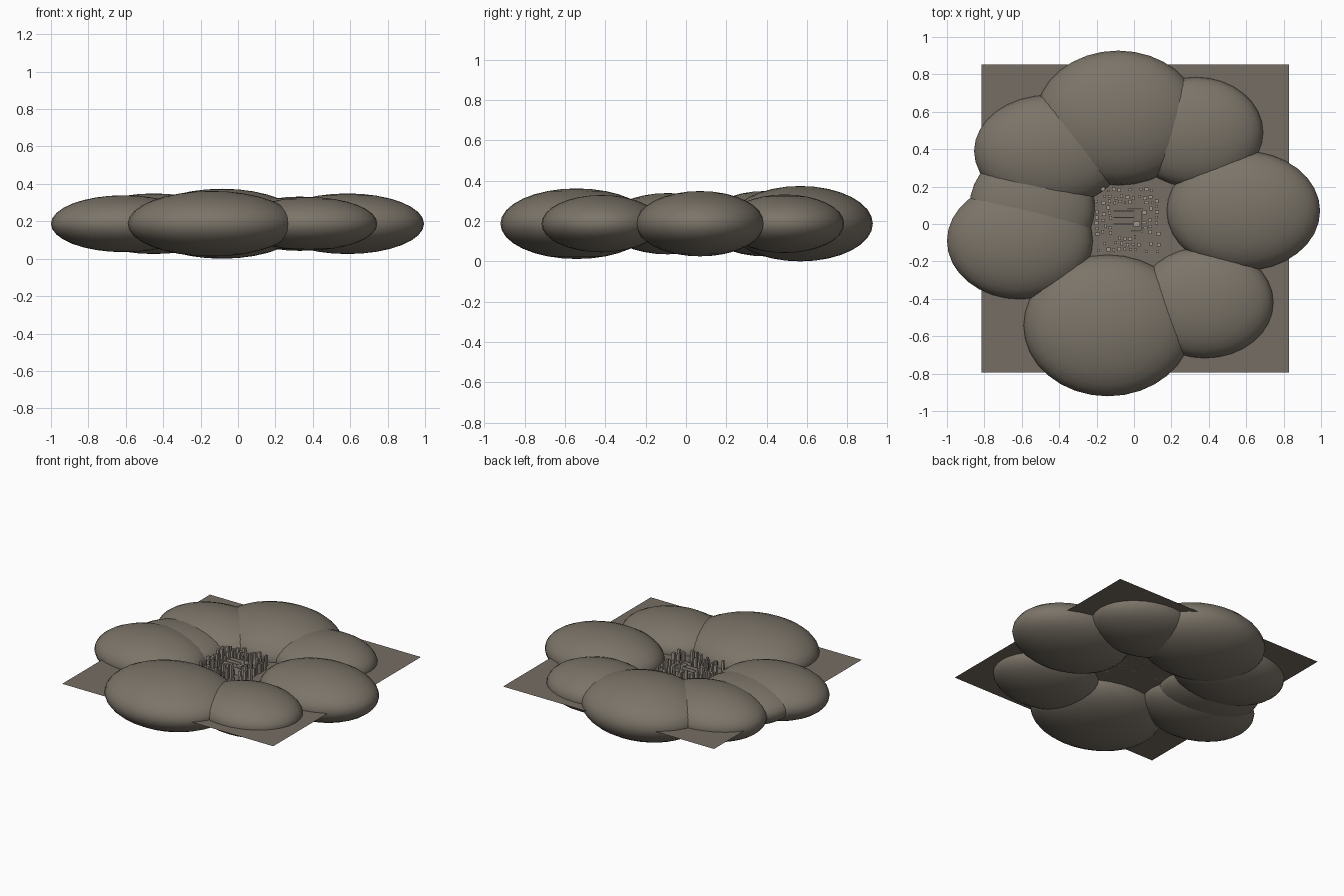
import bpy
import bmesh
import random
from mathutils import Matrix, Vector

random.seed(4)
GROUND = 0.187

cube = bpy.data.objects.get("Cube")
if cube:
    bpy.data.objects.remove(cube, do_unlink=True)


def material(name, rgb):
    mat = bpy.data.materials.new(name)
    mat.use_nodes = True
    mat.diffuse_color = (*rgb, 1)
    mat.node_tree.nodes["Principled BSDF"].inputs["Base Color"].default_value = (*rgb, 1)
    return mat


hill_mat = material("warm grey hill", (0.20, 0.175, 0.14))
ground_mat = material("brown grey ground", (0.18, 0.153, 0.127))
block_mat = material("pale stone", (0.36, 0.315, 0.265))


def add_object(name, bm, mat):
    mesh = bpy.data.meshes.new(name)
    bm.to_mesh(mesh)
    bm.free()
    mesh.materials.append(mat)
    obj = bpy.data.objects.new(name, mesh)
    bpy.context.collection.objects.link(obj)
    return obj


# Ring of flattened hills: centre x, y and the three radii
hills = {
    "back_hill": (-0.085, 0.567, 0.44, 0.36, 0.187),
    "back_left_hill": (0.33, 0.49, 0.36, 0.295, 0.145),
    "left_hill": (0.585, 0.07, 0.41, 0.32, 0.162),
    "front_left_hill": (0.38, -0.42, 0.365, 0.297, 0.142),
    "front_hill": (-0.14, -0.543, 0.45, 0.378, 0.175),
    "right_hill": (-0.61, -0.09, 0.39, 0.312, 0.152),
    "low_right_hill": (-0.545, 0.09, 0.335, 0.32, 0.13),
    "back_right_hill": (-0.45, 0.39, 0.405, 0.30, 0.162),
}
for name, (x, y, rx, ry, rz) in hills.items():
    bm = bmesh.new()
    bmesh.ops.create_uvsphere(bm, u_segments=32, v_segments=16, radius=1)
    bmesh.ops.transform(bm, verts=bm.verts, matrix=Matrix.LocRotScale(
        Vector((x, y, GROUND)), None, Vector((rx, ry, rz))))
    for face in bm.faces:
        face.smooth = True
    add_object(name, bm, hill_mat)

# Flat square ground
bm = bmesh.new()
bmesh.ops.create_grid(bm, x_segments=1, y_segments=1, size=0.823)
bmesh.ops.translate(bm, verts=bm.verts, vec=(0.007, 0.03, GROUND))
add_object("ground", bm, ground_mat)


def add_box(bm, x, y, sx, sy, height):
    bmesh.ops.create_cube(bm, size=1, matrix=Matrix.LocRotScale(
        Vector((x, y, GROUND + height / 2)), None, Vector((sx, sy, height))))


# Small buildings in concentric square rows around the centre
CX, CY = -0.035, 0.02
bm = bmesh.new()
for half, count, tall in ((0.16, 11, 0.07), (0.125, 8, 0.085), (0.095, 7, 0.06)):
    for side in range(4):
        for i in range(count):
            if random.random() < 0.2:
                continue
            along = -half + 2 * half * i / count
            across = half + random.uniform(-0.008, 0.008)
            x, y = ((along, across), (across, -along),
                    (-along, -across), (-across, along))[side]
            add_box(bm, CX + x, CY + y, random.uniform(0.012, 0.022),
                    random.uniform(0.012, 0.022), tall * random.uniform(0.5, 1.2))
add_object("buildings", bm, block_mat)

# Long halls and courtyard walls in the middle
bm = bmesh.new()
for y in (0.05, 0.015, -0.02):
    add_box(bm, CX - 0.02, CY + y, 0.11, 0.007, 0.05)
for x, y, sx, sy in ((0.08, 0.0, 0.008, 0.13), (0.04, 0.06, 0.08, 0.008),
                     (0.05, -0.06, 0.06, 0.008), (0.05, -0.02, 0.035, 0.025)):
    add_box(bm, CX + x, CY + y, sx, sy, 0.05)
add_object("courtyard_halls", bm, block_mat)
